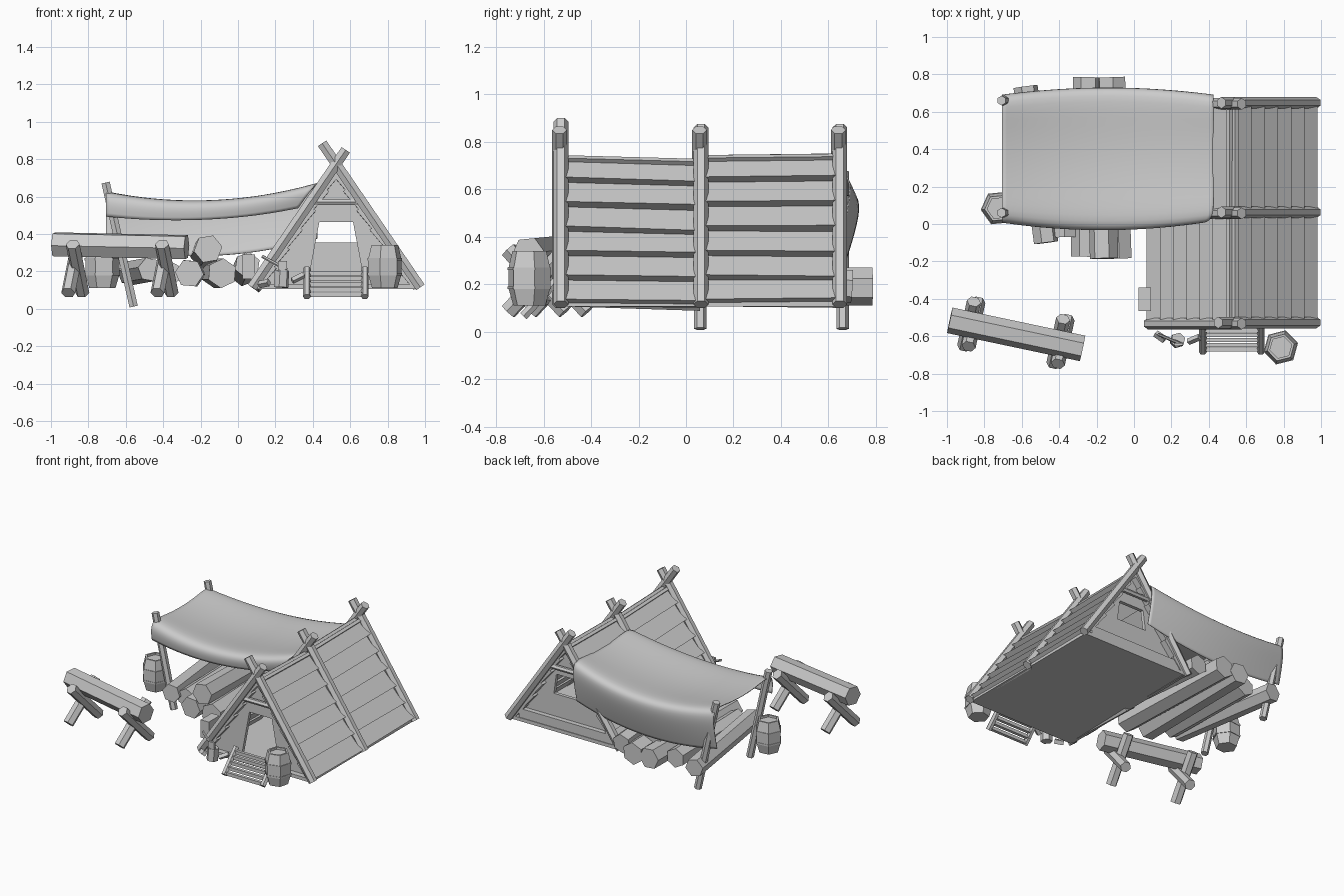
import bpy, bmesh, math, random
from mathutils import Vector

random.seed(4)
if "Cube" in bpy.data.objects:
    bpy.data.objects.remove(bpy.data.objects["Cube"])

GREY = (0.6, 0.6, 0.6, 1)
mat = bpy.data.materials.new("plain_grey")
mat.use_nodes = True
mat.diffuse_color = GREY
bsdf = mat.node_tree.nodes["Principled BSDF"]
bsdf.inputs["Base Color"].default_value = GREY
bsdf.inputs["Roughness"].default_value = 0.9


def finish(name, bm):
    bmesh.ops.recalc_face_normals(bm, faces=bm.faces)
    me = bpy.data.meshes.new(name)
    bm.to_mesh(me)
    bm.free()
    me.materials.append(mat)
    ob = bpy.data.objects.new(name, me)
    bpy.context.collection.objects.link(ob)
    return ob


def loft(name, rings):
    """Bridge a list of equal point rings and cap both ends."""
    bm = bmesh.new()
    vs = [[bm.verts.new(p) for p in ring] for ring in rings]
    n = len(vs[0])
    for a, b in zip(vs, vs[1:]):
        for i in range(n):
            j = (i + 1) % n
            bm.faces.new((a[i], a[j], b[j], b[i]))
    bm.faces.new(vs[0])
    bm.faces.new(vs[-1])
    return finish(name, bm)


def rod(name, a, b, r, sides=6, turn=0.0):
    a, b = Vector(a), Vector(b)
    q = (b - a).to_track_quat('Z', 'Y')
    ring = [q @ Vector((r * math.cos(turn + math.tau * i / sides),
                        r * math.sin(turn + math.tau * i / sides), 0)) for i in range(sides)]
    return loft(name, [[a + p for p in ring], [b + p for p in ring]])


def prism(name, profile, y0, y1, lift=0.0):
    """Extrude an xz profile along y, optionally raising the far end."""
    return loft(name, [[(x, y0, z) for x, z in profile],
                       [(x, y1, z + lift) for x, z in profile]])


def box(name, x0, x1, y0, y1, z0, z1):
    return prism(name, [(x0, z0), (x1, z0), (x1, z1), (x0, z1)], y0, y1)


# Tent frame: three crossed pole pairs
MID = 0.525
FRAMES = (-0.53, 0.06, 0.645)
for y, tip in zip(FRAMES, (0.885, 0.86, 0.86)):
    for side, top in ((-1, 0.85), (1, tip)):
        run = (top - 0.775) / 1.46
        rod("tent_pole", (MID + side * 0.45, y + 0.003 * side, 0.115),
            (MID - side * run, y + 0.003 * side, top), 0.031)

# Lapped roof planks on both slopes, six rows in each bay
ROWS = 6
for y0, y1, droop in zip(FRAMES, FRAMES[1:], (-0.014, 0.0)):
    for side in (-1, 1):
        for i in range(ROWS):
            z0 = 0.122 + i * 0.103
            z1 = z0 + 0.118

            def pt(z, out):
                # point on the slope, pushed out along its normal
                return (MID + side * ((0.757 - z) / 1.46 + out * 0.82), z + out * 0.56)

            prof = [pt(z0, 0.027), pt(z1, -0.02), pt(z1, -0.042), pt(z0, -0.027)]
            prism("roof_plank", prof, y0, y1, droop + random.uniform(-0.01, 0.01))

# Floor
box("tent_floor", 0.09, 0.96, -0.53, 0.645, 0.105, 0.13)


# Gable walls, with a front doorway and a rear window
def edge(z, side):
    return MID + side * ((0.72 - z) / 1.46)


def gable(name, y, sill, head, wide, narrow):
    prism(name + "_upper", [(edge(head, -1), head), (edge(head, 1), head),
                            (MID, 0.72)], y, y + 0.025)
    for s in (-1, 1):
        prism(name + "_side", [(edge(sill, s), sill), (MID + s * wide, sill),
                               (MID + s * narrow, head), (edge(head, s), head)], y, y + 0.025)
    if sill > 0.15:
        prism(name + "_lower", [(edge(0.12, -1), 0.12), (edge(0.12, 1), 0.12),
                                (edge(sill, 1), sill), (edge(sill, -1), sill)], y, y + 0.025)


gable("front_wall", -0.49, 0.12, 0.465, 0.155, 0.09)
gable("back_wall", 0.575, 0.355, 0.5, 0.12, 0.10)
for y in (FRAMES[0] + 0.01, FRAMES[2] - 0.01):
    rod("gable_crossbar", (0.395, y, 0.57), (0.645, y, 0.57), 0.018)
box("back_sill_beam", 0.15, 0.9, 0.605, 0.64, 0.12, 0.195)

# Entrance steps
for x in (0.368, 0.678):
    rod("step_rail", (x, -0.685, 0.065), (x, -0.545, 0.215), 0.021)
for i in range(5):
    t = (i + 0.5) / 5
    y, z = -0.685 + 0.13 * t, 0.06 + 0.145 * t
    box("step_tread", 0.37, 0.675, y - 0.011, y + 0.011, z - 0.012, z + 0.012)


# Barrels: hexagonal with a bulge and a sunken lid
def barrel(x, y, turn):
    prof = [(0.07, 0.11), (0.092, 0.185), (0.092, 0.265), (0.074, 0.34),
            (0.06, 0.34), (0.06, 0.325)]
    rings = [[(x + r * math.cos(turn + math.tau * i / 6),
               y + r * math.sin(turn + math.tau * i / 6), z) for i in range(6)]
             for r, z in prof]
    loft("barrel", rings)
    for z in (0.185, 0.265):
        hoop = [[(x + 0.095 * math.cos(turn + math.tau * i / 6),
                  y + 0.095 * math.sin(turn + math.tau * i / 6), h) for i in range(6)]
                for h in (z - 0.006, z + 0.006)]
        loft("barrel_hoop", hoop)


barrel(0.785, -0.66, 0.25)
barrel(-0.725, 0.085, 0.1)

# Log bench resting in two crossed trestles
rod("bench_log", (-0.985, -0.515, 0.345), (-0.275, -0.665, 0.33), 0.07, turn=0.1)
for cx, cy in ((-0.87, -0.535), (-0.393, -0.628)):
    for s in (-1, 1):
        slip = 0.012 * s
        rod("bench_leg", (cx + s * 0.026 + slip, cy + s * 0.12, 0.085),
            (cx - s * 0.026 + slip, cy - s * 0.12, 0.345), 0.038)

# Canopy posts
for y in (0.06, 0.66):
    rod("canopy_post", (-0.558, y, 0.012), (-0.708, y, 0.675), 0.026)

# Canopy cloth: sagging sheet with hanging front and back flaps
SECTION = [(0.015, -0.14), (0.0, -0.065), (0.03, 0), (0.18, -0.025), (0.35, -0.035),
           (0.52, -0.025), (0.67, 0), (0.697, -0.06), (0.687, -0.15), (0.668, -0.24),
           (0.65, -0.31)]
bm = bmesh.new()
grid = []
STEPS = 12
for k in range(STEPS + 1):
    u = k / STEPS
    bow = 4 * u * (1 - u)
    top = 0.64 + 0.045 * u - 0.07 * bow
    row = []
    for y, drop in SECTION:
        front, back = y < 0.1, y > 0.6
        # the back flap billows most near its top
        push = 0.04 * bow * (back * (1.1 + 2 * drop) - front)
        if front:
            drop *= 1.05 - 0.22 * bow
        # the front flap follows the slope of the roof it meets
        x = -0.705 + u * (1.13 + (drop * 0.7 if front else 0))
        row.append(bm.verts.new((x, y + push, top + drop)))
    grid.append(row)
for a, b in zip(grid, grid[1:]):
    for j in range(len(SECTION) - 1):
        bm.faces.new((a[j], a[j + 1], b[j + 1], b[j]))
cloth = finish("canopy_cloth", bm)
sub = cloth.modifiers.new("smooth", 'SUBSURF')
sub.levels = sub.render_levels = 2
sub.boundary_smooth = 'PRESERVE_CORNERS'
sol = cloth.modifiers.new("thickness", 'SOLIDIFY')
sol.thickness = 0.006
cloth.data.polygons.foreach_set("use_smooth", [True] * len(cloth.data.polygons))

# Log pile under the canopy: front x, z, y, back x, z, y, then radius
LOGS = [(-0.16, 0.32, -0.185, -0.18, 0.29, 0.64, 0.077),
        (-0.26, 0.19, -0.175, -0.25, 0.19, 0.785, 0.077),
        (-0.085, 0.19, -0.185, -0.12, 0.19, 0.785, 0.08),
        (0.05, 0.235, -0.02, 0.03, 0.19, 0.70, 0.07),
        (-0.37, 0.19, -0.07, -0.39, 0.19, 0.68, 0.07),
        (-0.47, 0.21, -0.1, -0.58, 0.19, 0.735, 0.066)]
for x0, z0, y0, x1, z1, y1, r in LOGS:
    rod("pile_log", (x0, y0, z0), (x1, y1, z1), r, turn=random.uniform(0, 1))

# Small items beside the tent: chest, chopping stump, hatchet and chips
box("side_chest", 0.025, 0.09, -0.465, -0.34, 0.16, 0.29)
rod("chopping_stump", (0.23, -0.625, 0.115), (0.235, -0.62, 0.205), 0.04)
rod("hatchet_handle", (0.26, -0.645, 0.21), (0.13, -0.59, 0.28), 0.009)
box("hatchet_head", 0.215, 0.262, -0.65, -0.635, 0.2, 0.255)
rod("wood_chip", (0.115, -0.585, 0.13), (0.165, -0.62, 0.14), 0.02, 4)
rod("wood_chip", (0.29, -0.63, 0.15), (0.35, -0.605, 0.18), 0.018, 4)
